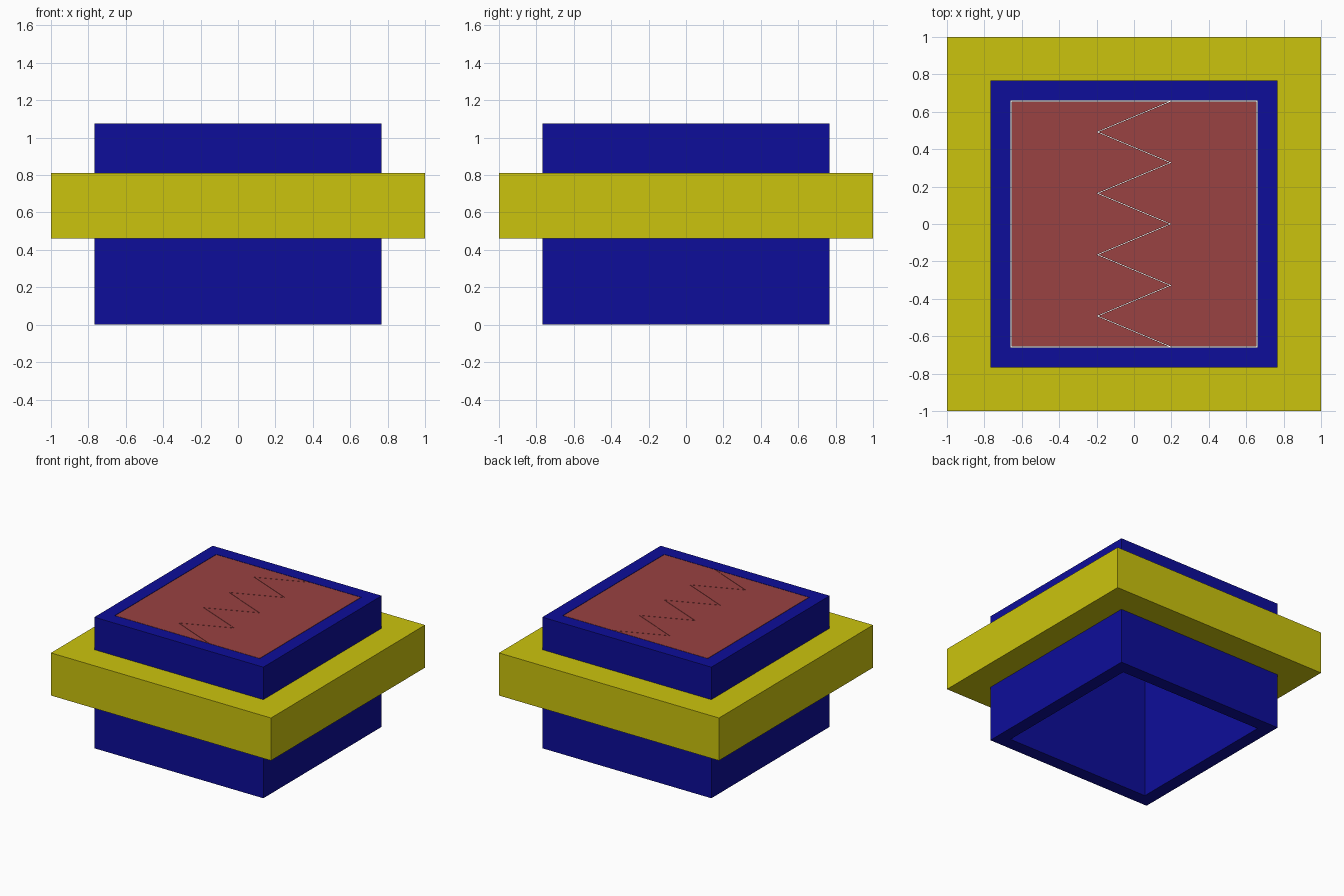
import bpy, bmesh

if "Cube" in bpy.data.objects:
    bpy.data.objects.remove(bpy.data.objects["Cube"])

TUBE, BORE, HEIGHT = 0.768, 0.66, 1.077
GAP = 0.004


def material(name, rgb):
    m = bpy.data.materials.new(name)
    m.diffuse_color = (*rgb, 1)
    m.use_nodes = True
    m.node_tree.nodes["Principled BSDF"].inputs["Base Color"].default_value = m.diffuse_color
    return m


def finish(name, bm, mat):
    bmesh.ops.recalc_face_normals(bm, faces=bm.faces)
    me = bpy.data.meshes.new(name)
    bm.to_mesh(me)
    bm.free()
    ob = bpy.data.objects.new(name, me)
    me.materials.append(mat)
    bpy.context.collection.objects.link(ob)


def extrude_up(bm, height):
    ext = bmesh.ops.extrude_face_region(bm, geom=bm.faces[:])
    verts = [g for g in ext["geom"] if isinstance(g, bmesh.types.BMVert)]
    bmesh.ops.translate(bm, verts=verts, vec=(0, 0, height))


def square_ring(name, outer, inner, z0, z1, mat):
    bm = bmesh.new()
    loops = [[bm.verts.new((sx * r, sy * r, z0))
              for sx, sy in ((-1, -1), (1, -1), (1, 1), (-1, 1))]
             for r in (outer, inner)]
    for i in range(4):
        j = (i + 1) % 4
        bm.faces.new((loops[0][i], loops[0][j], loops[1][j], loops[1][i]))
    extrude_up(bm, z1 - z0)
    finish(name, bm, mat)


def door(name, side, mat):
    # Straight outer edge on one side, zigzag meeting edge on the other
    edge = BORE - GAP
    bm = bmesh.new()
    pts = [(0.195 * (1 if i % 2 == 0 else -1) + side * GAP,
            edge * (1 - i / 4)) for i in range(9)]
    pts += [(side * edge, -edge), (side * edge, edge)]
    bm.faces.new([bm.verts.new((x, y, HEIGHT - 0.04)) for x, y in pts])
    extrude_up(bm, 0.04)
    finish(name, bm, mat)


blue = material("blue", (0.004, 0.004, 0.32))
yellow = material("yellow", (0.6, 0.55, 0.004))
red = material("red", (0.32, 0.054, 0.054))

# Hollow square shaft, surrounding flange, and the two zigzag doors
square_ring("shaft", TUBE, BORE, 0, HEIGHT, blue)
square_ring("flange", 1.0, TUBE, 0.46, 0.81, yellow)
door("left_door", -1, red)
door("right_door", 1, red)
